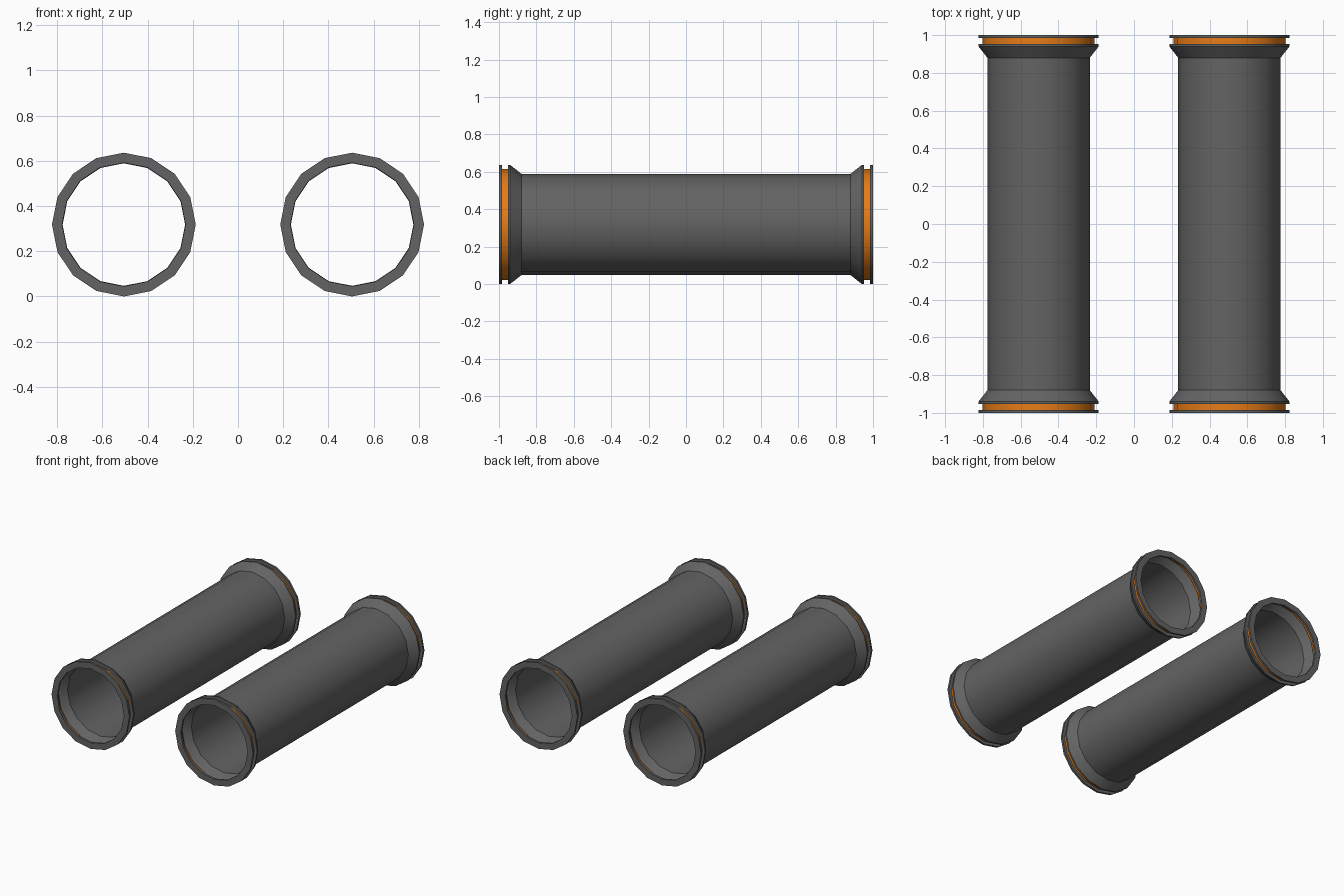
import bpy, bmesh, math

if "Cube" in bpy.data.objects:
    bpy.data.objects.remove(bpy.data.objects["Cube"])

SIDES = 16
R_OUT, R_BAND, R_TUBE = 0.318, 0.296, 0.271
X_OFF = 0.505


def material(name, rgb):
    m = bpy.data.materials.new(name)
    m.diffuse_color = (*rgb, 1.0)
    m.use_nodes = True
    m.node_tree.nodes["Principled BSDF"].inputs["Base Color"].default_value = m.diffuse_color
    return m


grey = material("dark grey", (0.125, 0.125, 0.125))
orange = material("orange", (0.80, 0.20, 0.008))


def lathe(name, profile, mat, x, closed=False):
    """Spin (radius, y) points about the pipe's long axis."""
    bm = bmesh.new()
    rings = []
    for r, y in profile:
        rings.append([bm.verts.new((r * math.cos(2 * math.pi * i / SIDES), y,
                                    r * math.sin(2 * math.pi * i / SIDES)))
                      for i in range(SIDES)])
    pairs = list(zip(rings, rings[1:]))
    if closed:
        pairs.append((rings[-1], rings[0]))
    for a, b in pairs:
        for i in range(SIDES):
            j = (i + 1) % SIDES
            # wound so normals face outward when y increases along the profile
            bm.faces.new((a[i], b[i], b[j], a[j]))
    if closed:
        bmesh.ops.recalc_face_normals(bm, faces=bm.faces)
    mesh = bpy.data.meshes.new(name)
    bm.to_mesh(mesh)
    bm.free()
    mesh.materials.append(mat)
    ob = bpy.data.objects.new(name, mesh)
    ob.location = (x, 0, R_OUT)
    bpy.context.collection.objects.link(ob)
    bpy.ops.object.select_all(action='DESELECT')
    ob.select_set(True)
    bpy.context.view_layer.objects.active = ob
    bpy.ops.object.shade_smooth_by_angle(angle=math.radians(30))
    return ob


for side, x in (("left", -X_OFF), ("right", X_OFF)):
    # tube with flared collars at both ends
    half = [(R_TUBE, 0.88), (R_OUT, 0.94), (R_OUT, 0.952), (R_BAND, 0.952)]
    profile = [(r, -y) for r, y in reversed(half)] + half
    lathe(side + "_tube", profile, grey, x)
    for end, s in (("front", -1), ("back", 1)):
        # orange band in the groove
        ys = sorted((s * 0.952, s * 0.985))
        lathe(f"{side}_{end}_band", [(R_BAND, y) for y in ys], orange, x)
        # flat end rim
        lathe(f"{side}_{end}_rim",
              [(R_TUBE + 0.002, s * 0.985), (R_OUT, s * 0.985),
               (R_OUT, s * 1.0), (R_TUBE + 0.002, s * 1.0)],
              grey, x, closed=True)
